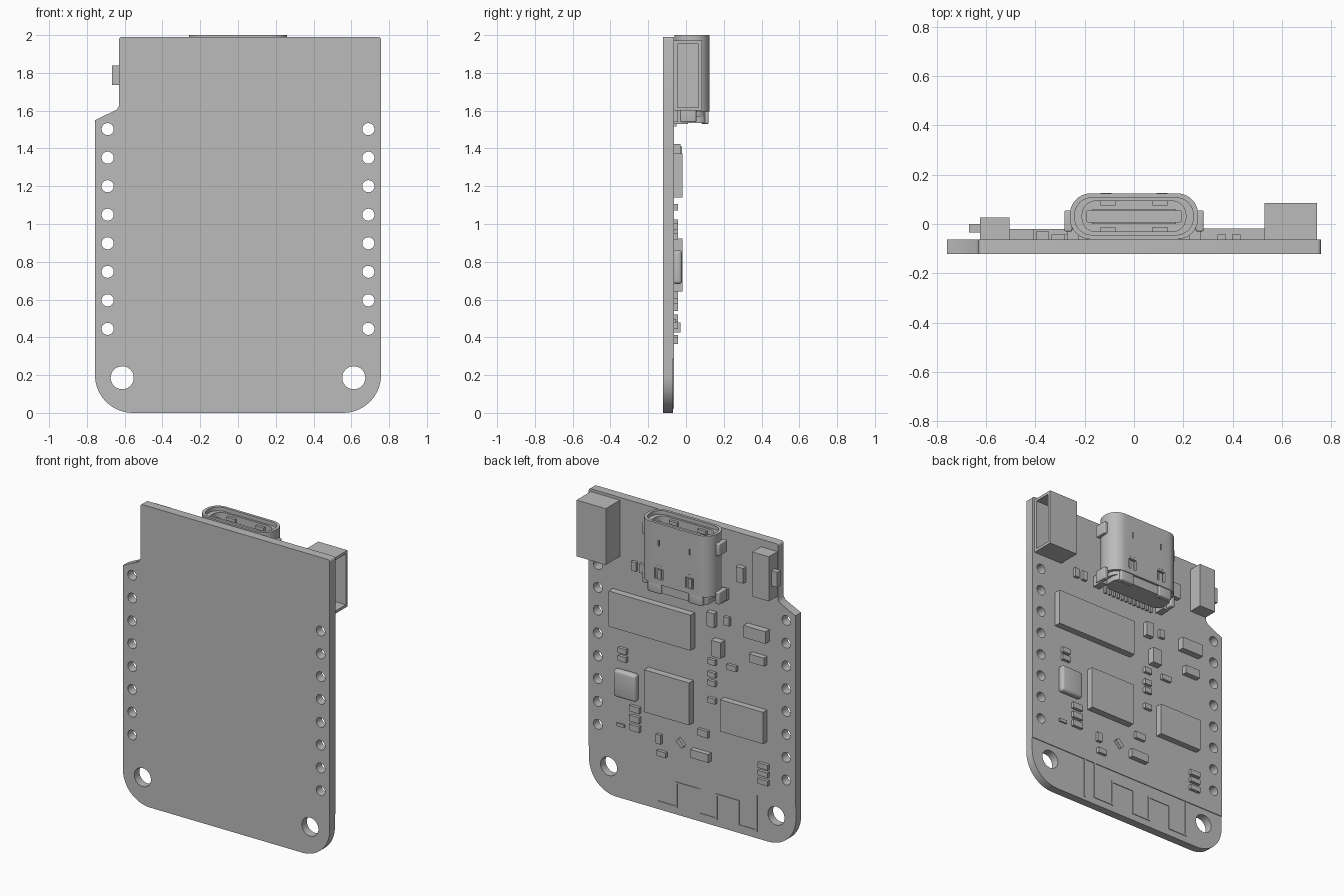
import bpy, bmesh, math
from mathutils import Matrix, Vector

cube = bpy.data.objects.get("Cube")
if cube:
    bpy.data.objects.remove(cube, do_unlink=True)

grey = bpy.data.materials.new("plain grey")
grey.use_nodes = True
grey.diffuse_color = (0.5, 0.5, 0.5, 1)
grey.node_tree.nodes["Principled BSDF"].inputs["Base Color"].default_value = (0.5, 0.5, 0.5, 1)

FACE = -0.063   # back surface of the board, where parts sit
# Maps from a flat drawing (u, v, extrusion) to the model
AXES = {"x": Matrix(((0, 0, 1), (1, 0, 0), (0, 1, 0))).to_4x4(),
        "y": Matrix(((1, 0, 0), (0, 0, 1), (0, 1, 0))).to_4x4(),
        "z": Matrix.Identity(4)}


def finish(name, bm, smooth=False):
    bmesh.ops.remove_doubles(bm, verts=bm.verts, dist=1e-5)
    bmesh.ops.recalc_face_normals(bm, faces=bm.faces)
    mesh = bpy.data.meshes.new(name)
    bm.to_mesh(mesh)
    bm.free()
    mesh.materials.append(grey)
    obj = bpy.data.objects.new(name, mesh)
    bpy.context.collection.objects.link(obj)
    if smooth:
        bpy.ops.object.select_all(action="DESELECT")
        obj.select_set(True)
        bpy.context.view_layer.objects.active = obj
        bpy.ops.object.shade_smooth_by_angle(angle=math.radians(35))
    return obj


def extrude(name, loops, lo, hi, axis):
    """Fill an outline with holes and extrude it from lo to hi along an axis."""
    curve = bpy.data.curves.new(name, "CURVE")
    curve.dimensions = "2D"
    curve.fill_mode = "BOTH"
    curve.extrude = (hi - lo) / 2
    for loop in loops:
        spline = curve.splines.new("POLY")
        spline.points.add(len(loop) - 1)
        for point, (u, v) in zip(spline.points, loop):
            point.co = (u, v, 0, 1)
        spline.use_cyclic_u = True
    temp = bpy.data.objects.new(name, curve)
    bpy.context.collection.objects.link(temp)
    graph = bpy.context.evaluated_depsgraph_get()
    mesh = bpy.data.meshes.new_from_object(temp.evaluated_get(graph))
    bm = bmesh.new()
    bm.from_mesh(mesh)
    bpy.data.objects.remove(temp, do_unlink=True)
    bpy.data.meshes.remove(mesh)
    bm.transform(AXES[axis] @ Matrix.Translation((0, 0, (lo + hi) / 2)))
    return finish(name, bm, True)


def arc(cx, cy, r, start, end, n):
    return [(cx + r * math.cos(math.radians(start + (end - start) * i / n)),
             cy + r * math.sin(math.radians(start + (end - start) * i / n))) for i in range(n + 1)]


def circle(cx, cy, r):
    return arc(cx, cy, r, 0, 360, 32)[:-1]


def rounded(cx, cy, w, d, r, n=10):
    a, b = w / 2 - r, d / 2 - r
    corners = ((a, b, 0), (-a, b, 90), (-a, -b, 180), (a, -b, 270))
    return [p for x, y, t in corners for p in arc(cx + x, cy + y, r, t, t + 90, n)]


def rect(u0, u1, v0, v1):
    return [(u0, v0), (u1, v0), (u1, v1), (u0, v1)]


def box(name, lo, hi, bevel=0, spin=0):
    lo, hi = Vector(lo), Vector(hi)
    bm = bmesh.new()
    bmesh.ops.create_cube(bm, size=1)
    bm.transform(Matrix.Translation((lo + hi) / 2) @ Matrix.Rotation(spin, 4, "Y")
                 @ Matrix.Diagonal((*(hi - lo), 1)))
    if bevel:
        bmesh.ops.bevel(bm, geom=bm.edges[:], offset=bevel, segments=4, profile=0.5, affect="EDGES")
    return finish(name, bm, bevel > 0)


def part(name, x, z, w, d, h, bevel=0, spin=0):
    return box(name, (x - w / 2, FACE - 0.006, z - d / 2), (x + w / 2, FACE + h, z + d / 2), bevel, spin)


# Board with its side notch and holes, and the coating that stops above the antenna
upper = ([(0.757, 1.55)] + arc(0.742, 1.975, 0.015, 0, 90, 4) + arc(-0.615, 1.975, 0.015, 90, 180, 4)
         + [(-0.63, 1.625), (-0.642, 1.605), (-0.757, 1.55)])
pin_holes = [circle(s * 0.69, 0.445 + 0.151 * i, 0.032) for s in (-1, 1) for i in range(8)]
mount_holes = [circle(s * 0.613, 0.186, 0.061) for s in (-1, 1)]
lower = arc(-0.557, 0.2, 0.2, 180, 270, 14) + arc(0.557, 0.2, 0.2, 270, 360, 14)
extrude("board", [upper + lower] + pin_holes + mount_holes, -0.122, FACE - 0.005, "y")
extrude("board_coating", [upper + [(-0.757, 0.287), (0.757, 0.287)]] + pin_holes, FACE - 0.005, FACE, "y")

# Antenna trace: straight feed and meander
low, high, top = 0.05, 0.21, 0.29
paths = [[(0.338, 0.03), (0.338, top)],
         [(0.257, top), (0.257, low), (0.117, low), (0.117, high), (-0.05, high), (-0.05, low), (-0.176, low),
          (-0.176, high), (-0.338, high), (-0.338, low), (-0.47, low), (-0.47, top)]]
for path in paths:
    for (x0, z0), (x1, z1) in zip(path, path[1:]):
        box("antenna_trace", (min(x0, x1) - 0.006, FACE - 0.006, min(z0, z1) - 0.006),
            (max(x0, x1) + 0.006, FACE - 0.001, max(z0, z1) + 0.006))

# Chips: name, x, z, width, length, height
part("memory_chip", 0.28, 1.257, 0.60, 0.235, 0.045)
part("main_chip", 0.155, 0.783, 0.33, 0.28, 0.045)
part("power_chip", -0.392, 0.767, 0.315, 0.21, 0.042)
part("crystal", 0.47, 0.772, 0.165, 0.18, 0.042, 0.018)

# Small resistors and capacitors: x, z, width, length, height
small = [(-0.37, 1.729, 0.053, 0.1, 0.033), (-0.156, 1.375, 0.055, 0.095, 0.033),
         (-0.264, 1.388, 0.04, 0.055, 0.02), (-0.205, 1.197, 0.07, 0.105, 0.045),
         (-0.487, 1.37, 0.16, 0.08, 0.043), (-0.495, 1.2, 0.11, 0.055, 0.035),
         (-0.30, 1.089, 0.07, 0.035, 0.02), (0.235, 0.475, 0.035, 0.06, 0.02),
         (0.213, 0.382, 0.065, 0.035, 0.02), (-0.09, 0.6, 0.075, 0.045, 0.02),
         (-0.076, 0.452, 0.13, 0.055, 0.033), (0.52, 0.487, 0.055, 0.02, 0.01)]
small += [(-0.154, z, 0.055, 0.035, 0.02) for z in (1.089, 1.005, 0.948, 0.833)]
small += [(0.5, z, 0.06, 0.035, 0.02) for z in (0.987, 0.935)]
small += [(0.41, z, 0.075, 0.04, 0.02) for z in (0.625, 0.56, 0.5)]
small += [(-0.53, z, 0.075, 0.033, 0.02) for z in (0.5, 0.45, 0.395)]
small += [(x, 1.57, 0.035, 0.06, 0.02) for x in (0.355, 0.415)]
for values in small:
    part("small_component", *values)
part("angled_component", 0.075, 0.49, 0.06, 0.03, 0.02, 0, math.radians(-45))

# Slide switch
box("switch_body", (-0.625, FACE, 1.645), (-0.505, 0.027, 1.94))
box("switch_knob", (-0.668, -0.035, 1.737), (-0.62, 0.0, 1.838))

# Battery socket, open to the side
extrude("socket_walls", [rect(FACE, 0.085, 1.6, 1.972), rect(FACE + 0.018, 0.067, 1.618, 1.954)], 0.55, 0.742, "x")
box("socket_back", (0.528, FACE, 1.6), (0.551, 0.085, 1.972))

# Port: hollow shell, inner funnel, floor and tongue
MID, DEEP = 0.031, 0.186
shell = extrude("port_shell", [rounded(0, MID, 0.52, DEEP, 0.085), rounded(0, MID, 0.48, DEEP - 0.036, 0.068)],
                1.595, 2.0, "z")
extrude("port_liner", [rounded(0, MID, 0.485, DEEP - 0.032, 0.07), rounded(0, MID, 0.42, DEEP - 0.062, 0.055)],
        1.62, 1.975, "z")
extrude("port_floor", [rounded(0, MID, 0.47, DEEP - 0.04, 0.06)], 1.57, 1.66, "z")
extrude("port_tongue", [rounded(0, MID, 0.39, 0.05, 0.01, 3)], 1.65, 1.95, "z")
box("tongue_plate", (-0.17, MID - 0.03, 1.65), (0.17, MID + 0.03, 1.8))

# Spring windows cut in the shell back, each with a spring finger
for s in (-1, 1):
    for z0, z1, w in ((1.63, 1.70, 0.03), (1.85, 1.89, 0.004)):
        cutter = box("window_cutter", (s * 0.113 - w, 0.108, z0), (s * 0.113 + w, 0.15, z1))
        cutter.hide_render = True
        mod = shell.modifiers.new("window", "BOOLEAN")
        mod.operation, mod.object, mod.solver = "DIFFERENCE", cutter, "EXACT"
        bpy.context.view_layer.objects.active = shell
        bpy.ops.object.modifier_apply(modifier=mod.name)
        bpy.data.objects.remove(cutter, do_unlink=True)
    box("spring_finger", (s * 0.113 - 0.013, 0.104, 1.625), (s * 0.113 + 0.013, 0.12, 1.69))
    box("spring_bridge", (s * 0.113 - 0.022, 0.12, 1.715), (s * 0.113 + 0.022, 0.125, 1.722))
    for y0, y1 in ((0.075, 0.098), (-0.036, -0.013)):
        box("contact_spring", (s * 0.105 - 0.03, y0, 1.75), (s * 0.105 + 0.03, y1, 1.96))
    # Side tabs and mounting feet
    for z0, z1 in ((1.86, 1.94), (1.54, 1.62)):
        a, b = sorted((s * 0.25, s * 0.282))
        box("side_tab", (a, -0.03, z0), (b, 0.055, z1), 0.006)
    a, b = sorted((s * 0.225, s * 0.272))
    box("mounting_foot", (a, FACE, 1.53), (b, 0.01, 1.6))
    a, b = sorted((s * 0.1, s * 0.2))
    box("rear_lip", (a, 0.08, 1.53), (b, 0.12, 1.6), 0.008)

# Rear housing and row of solder pins
extrude("port_rear", [rounded(0, 0.04, 0.44, 0.14, 0.05)], 1.535, 1.6, "z")
for i in range(12):
    x = (i - 5.5) * 0.033
    box("solder_pin", (x - 0.008, FACE, 1.515), (x + 0.008, FACE + 0.014, 1.6))
